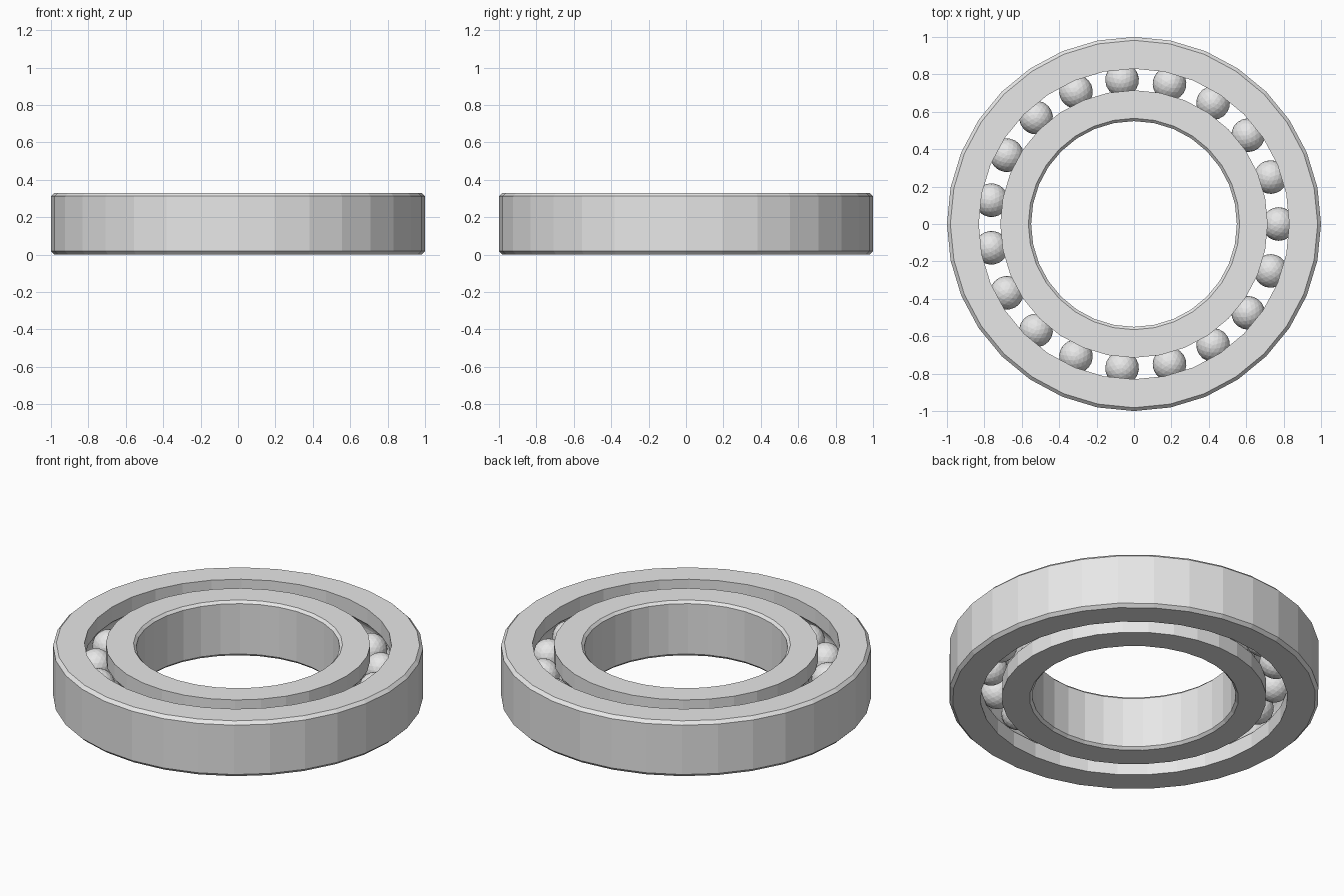
import bpy
import bmesh
from math import pi, sin, cos, tau
from mathutils import Matrix

HEIGHT, SIDES, BALLS = 0.33, 32, 19
MID = HEIGHT / 2
PITCH, BALL_R = 0.773, 0.09

cube = bpy.data.objects.get("Cube")
if cube:
    bpy.data.objects.remove(cube, do_unlink=True)

steel = bpy.data.materials.new("light_grey_steel")
steel.use_nodes = True
colour = (0.8, 0.8, 0.8, 1)
steel.diffuse_color = colour
steel.node_tree.nodes["Principled BSDF"].inputs["Base Color"].default_value = colour


def add_object(name, bm):
    bmesh.ops.recalc_face_normals(bm, faces=bm.faces)
    mesh = bpy.data.meshes.new(name)
    bm.to_mesh(mesh)
    bm.free()
    mesh.materials.append(steel)
    obj = bpy.data.objects.new(name, mesh)
    bpy.context.collection.objects.link(obj)
    return obj


def ring(name, outline):
    """Revolve a closed (radius, z) outline around the z axis."""
    bm = bmesh.new()
    loops = []
    for i in range(SIDES):
        a = tau * i / SIDES
        loops.append([bm.verts.new((r * cos(a), r * sin(a), z)) for r, z in outline])
    n = len(outline)
    for i in range(SIDES):
        here, there = loops[i], loops[(i + 1) % SIDES]
        for j in range(n):
            k = (j + 1) % n
            bm.faces.new((here[j], there[j], there[k], here[k]))
    return add_object(name, bm)


def race_outline(wall, back, chamfer):
    """Chamfered back, straight wall facing the balls, rounded ball groove."""
    side = 1 if wall > PITCH else -1
    groove_r = BALL_R + 0.004
    reach = abs(wall - PITCH)
    half = (groove_r ** 2 - reach ** 2) ** 0.5
    points = [(back - side * chamfer, 0), (wall, 0)]
    for i in range(9):
        z = -half + 2 * half * i / 8
        points.append((PITCH + side * (groove_r ** 2 - z * z) ** 0.5, MID + z))
    points += [(wall, HEIGHT), (back - side * chamfer, HEIGHT),
               (back, HEIGHT - chamfer), (back, chamfer)]
    return points


# Outer and inner races
ring("outer_race", race_outline(0.83, 1.0, 0.018))
ring("inner_race", race_outline(0.715, 0.55, 0.015))

# Balls evenly spaced between the races
bm = bmesh.new()
for i in range(BALLS):
    place = Matrix.Rotation(tau * i / BALLS, 4, "Z") @ Matrix.Translation((PITCH, 0, MID))
    bmesh.ops.create_icosphere(bm, subdivisions=3, radius=BALL_R, matrix=place)
add_object("balls", bm)
